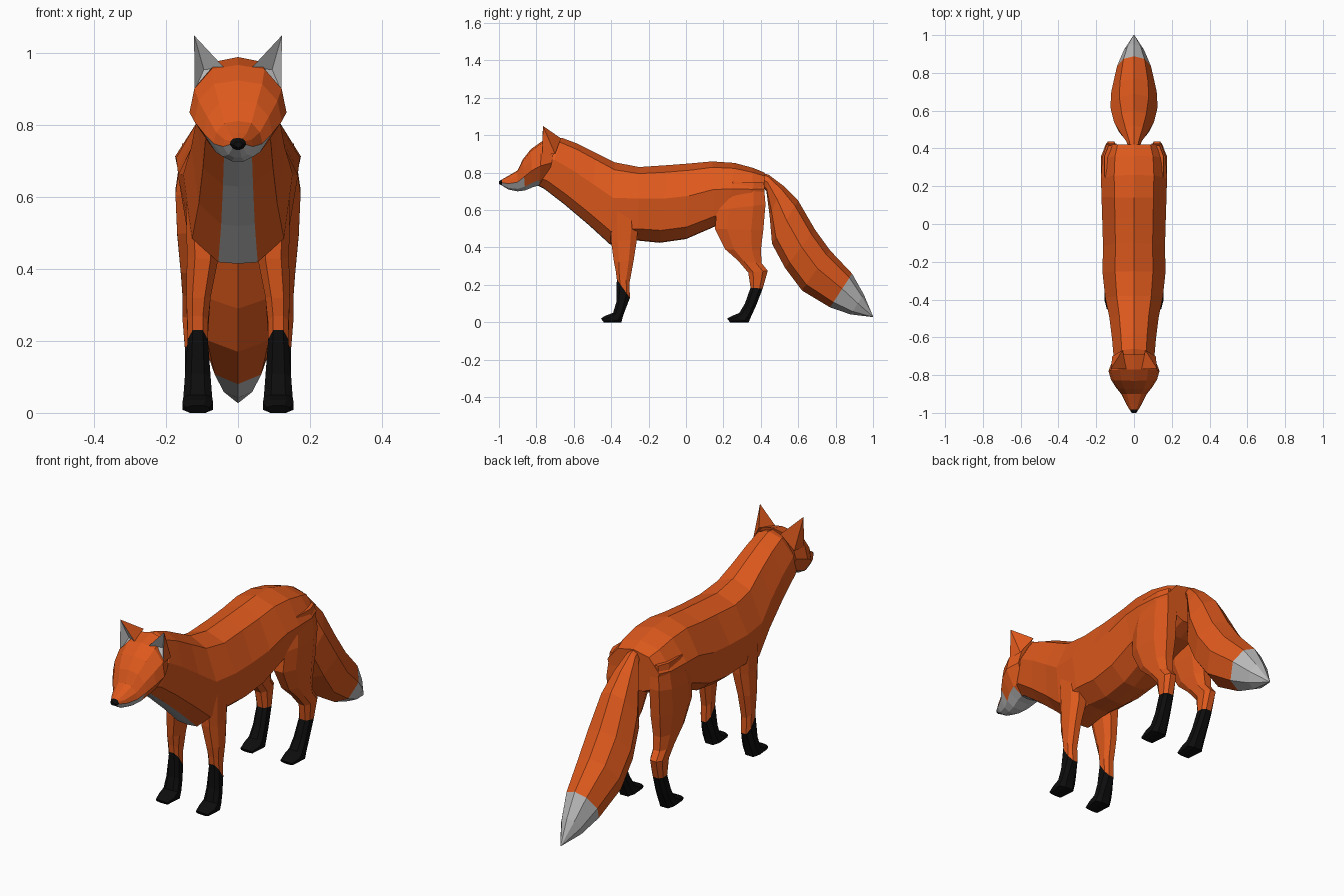
import bpy, bmesh

def material(name, rgb):
    m = bpy.data.materials.new(name)
    m.diffuse_color = (*rgb, 1)
    return m

MATS = [material("orange_fur", (0.73, 0.10, 0.012)),
        material("pale_fur", (0.5, 0.5, 0.5)),
        material("black_fur", (0.004, 0.004, 0.004))]
ORANGE, PALE, BLACK = 0, 1, 2

def finish(name, bm, mirror=False):
    bmesh.ops.recalc_face_normals(bm, faces=bm.faces)
    me = bpy.data.meshes.new(name)
    bm.to_mesh(me)
    bm.free()
    for m in MATS:
        me.materials.append(m)
    ob = bpy.data.objects.new(name, me)
    bpy.context.collection.objects.link(ob)
    if mirror:
        ob.modifiers.new("mirror", 'MIRROR')
    return ob

def loft(name, rings, section, paint, mirror=False):
    """Rings: (y, z of first edge, y, z of second edge, half width[, centre x]).
    Section: half outline as (width fraction, fraction from first to second edge).
    paint(span, t) gives the material; t is the mean fraction of the face."""
    full = section + [(-x, t) for x, t in reversed(section) if x > 0]
    bm = bmesh.new()
    loops = []
    for y0, z0, y1, z1, w, *cx in rings:
        c = cx[0] if cx else 0
        loops.append([bm.verts.new((c + x * w, y0 + (y1 - y0) * t, z0 + (z1 - z0) * t))
                      for x, t in full])
    n = len(full)
    for i in range(len(rings) - 1):
        a, b = loops[i], loops[i + 1]
        for j in range(n):
            k = (j + 1) % n
            f = bm.faces.new((a[j], a[k], b[k], b[j]))
            f.material_index = paint(i, (full[j][1] + full[k][1]) / 2)
    for loop, span in ((loops[0], 0), (loops[-1], len(rings) - 2)):
        bm.faces.new(loop).material_index = paint(span, 0.5)
    return finish(name, bm, mirror)

# Torso and neck, with the pale chest strip underneath
torso = [(-.74, .975, -.79, .73, .09), (-.66, .985, -.76, .715, .108),
         (-.58, .955, -.65, .63, .116), (-.48, .905, -.52, .52, .13),
         (-.38, .855, -.405, .415, .152), (-.25, .83, -.26, .437, .167),
         (-.10, .84, -.14, .425, .164), (.03, .85, 0, .445, .168),
         (.14, .86, .15, .51, .172), (.26, .852, .22, .53, .175),
         (.36, .825, .34, .56, .168), (.42, .80, .42, .60, .145)]
loft("body", torso, [(0, 0), (.6, .09), (1, .43), (.84, .84), (.36, .99), (0, 1)],
     lambda i, t: PALE if i < 4 and t > .95 else ORANGE)

# Head with pale jaw and black nose
head = [(-1.0, .754, -1.0, .739, .012), (-.982, .765, -.985, .732, .023),
        (-.955, .78, -.95, .71, .042), (-.90, .812, -.90, .70, .068),
        (-.873, .87, -.86, .705, .095), (-.83, .925, -.82, .722, .122),
        (-.77, .968, -.785, .732, .135), (-.69, .99, -.74, .745, .112)]

def head_paint(i, t):
    if i == 0:
        return BLACK
    return PALE if (i < 4 and t > .6) or (i < 6 and t > .9) else ORANGE

loft("head", head, [(0, 0), (.55, .05), (.9, .28), (1, .56), (.64, .88), (.25, 1)], head_paint)

# Ears: hollow pale front, orange back
bm = bmesh.new()
tip, outer, inner, back, rear, hollow = [bm.verts.new(p) for p in (
    (.122, -.765, 1.05), (.121, -.768, .895), (.038, -.768, .96),
    (.06, -.668, .983), (.115, -.70, .90), (.095, -.735, .955))]
for tri in ((tip, outer, hollow), (outer, inner, hollow), (inner, tip, hollow)):
    bm.faces.new(tri).material_index = PALE
for tri in ((tip, inner, back), (tip, back, rear), (tip, rear, outer)):
    bm.faces.new(tri).material_index = ORANGE
bm.faces.new((outer, rear, back, inner))
finish("ears", bm, mirror=True)

# Legs run from hip to toe; first edge is the front of the leg
LEG = [(.5, 0), (1, .25), (1, .75), (.5, 1)]
front = [(-.41, .62, -.25, .62, .045, .10), (-.40, .43, -.262, .445, .044, .098),
         (-.385, .32, -.28, .33, .034, .11), (-.375, .27, -.302, .21, .029, .112),
         (-.37, .23, -.30, .13, .028, .112), (-.372, .11, -.325, .065, .036, .112),
         (-.39, .05, -.338, .03, .040, .112), (-.43, .036, -.345, 0, .043, .112),
         (-.455, .02, -.44, 0, .032, .112)]
loft("front_legs", front, LEG, lambda i, t: BLACK if i > 3 else ORANGE, True)

hind = [(.20, .75, .415, .75, .04, .115), (.165, .60, .425, .63, .054, .12),
        (.155, .50, .413, .49, .052, .117), (.21, .39, .40, .385, .042, .117),
        (.28, .328, .405, .315, .036, .118), (.333, .265, .437, .275, .033, .122),
        (.345, .185, .41, .18, .030, .118), (.315, .10, .375, .09, .033, .114),
        (.285, .05, .35, .035, .037, .112), (.25, .036, .335, 0, .043, .112),
        (.22, .02, .235, 0, .032, .112)]
loft("hind_legs", hind, LEG, lambda i, t: BLACK if i > 5 else ORANGE, True)

# Bushy tail with pale tip
tail = [(.38, .805, .40, .74, .025), (.44, .79, .43, .70, .04),
        (.52, .73, .447, .57, .075), (.60, .65, .46, .42, .105),
        (.69, .495, .53, .29, .125), (.77, .385, .62, .17, .12),
        (.888, .26, .77, .08, .09), (.95, .15, .88, .042, .055),
        (1.0, .032, .998, .028, .003)]
loft("tail", tail, [(0, 0), (.62, .12), (1, .45), (.72, .85), (0, 1)],
     lambda i, t: PALE if i > 5 else ORANGE)
